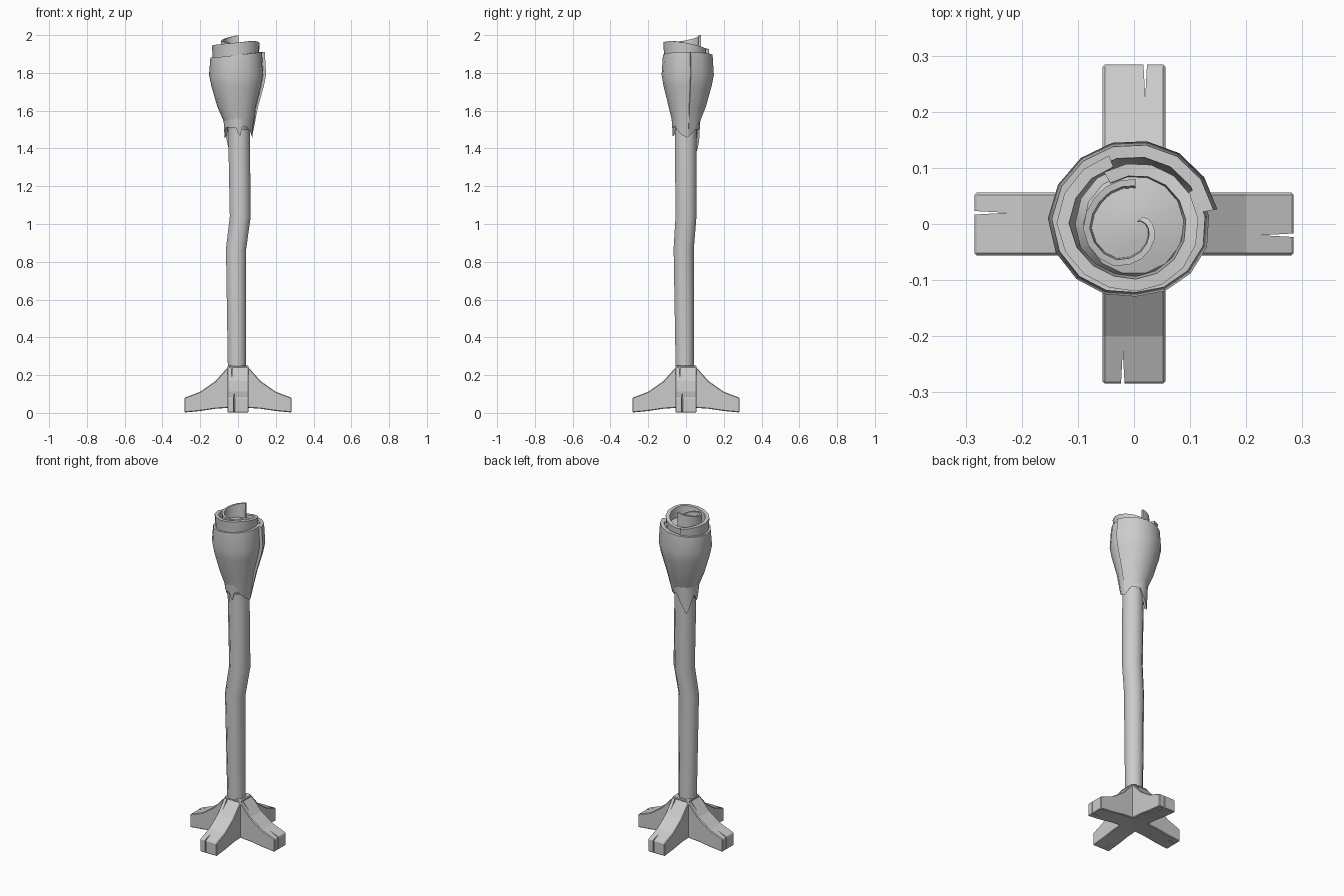
import bpy, bmesh, math
from math import sin, cos, pi, radians

if "Cube" in bpy.data.objects:
    bpy.data.objects.remove(bpy.data.objects["Cube"])

grey = bpy.data.materials.new("pale grey")
grey.diffuse_color = (0.6, 0.6, 0.6, 1)
grey.use_nodes = True
grey.node_tree.nodes["Principled BSDF"].inputs["Base Color"].default_value = grey.diffuse_color


def make(name, verts, faces, smooth=None):
    me = bpy.data.meshes.new(name)
    me.from_pydata(verts, [], faces)
    bm = bmesh.new()
    bm.from_mesh(me)
    bmesh.ops.recalc_face_normals(bm, faces=bm.faces)
    bm.to_mesh(me)
    bm.free()
    me.materials.append(grey)
    ob = bpy.data.objects.new(name, me)
    bpy.context.collection.objects.link(ob)
    if smooth:
        bpy.ops.object.select_all(action='DESELECT')
        ob.select_set(True)
        bpy.context.view_layer.objects.active = ob
        bpy.ops.object.shade_smooth_by_angle(angle=radians(smooth))
    return ob


def sweep(name, rows, closed, smooth=35):
    """Skin a list of closed cross-section loops, capping open ends."""
    n, m = len(rows), len(rows[0])
    verts = [p for r in rows for p in r]
    faces = []
    for i in range(n if closed else n - 1):
        j = (i + 1) % n
        for k in range(m):
            l = (k + 1) % m
            faces.append((i * m + k, i * m + l, j * m + l, j * m + k))
    if not closed:
        faces += [tuple(range(m)), tuple((n - 1) * m + k for k in range(m))]
    return make(name, verts, faces, smooth)


def lerp(table, x):
    for (a, u), (b, v) in zip(table, table[1:]):
        if x <= b:
            return u + (v - u) * (x - a) / (b - a)
    return table[-1][1]


def wrap(name, a0, a1, n, section):
    """Cloth strip around the z axis; section(angle) gives (radius, z) pairs."""
    rows = []
    for i in range(n + 1):
        a = a0 + (a1 - a0) * i / n
        c, s = cos(radians(a)), sin(radians(a))
        rows.append([(r * c, r * s, z) for r, z in section(a)])
    return sweep(name, rows, False)


# crooked pole: z, centre x, centre y, radius
rows = []
for z, x, y, r in [(0.03, -0.006, -0.006, 0.05), (0.25, -0.006, -0.007, 0.052),
                   (0.87, -0.01, -0.012, 0.058), (1.04, 0.012, 0.0, 0.06),
                   (1.5, 0.005, -0.002, 0.062)]:
    rows.append([(x + r * cos(pi / 8 + k * pi / 4), y + r * sin(pi / 8 + k * pi / 4), z)
                 for k in range(8)])
sweep("pole", rows, False, 50)


# four flared feet with split ends
def extrude(name, outline, to3d, a, b):
    return sweep(name, [[to3d(p, a) for p in outline], [to3d(p, b) for p in outline]], False, None)


PROFILE = [(0.0, 0.25), (0.047, 0.25), (0.12, 0.168), (0.2, 0.112), (0.284, 0.08),
           (0.284, 0.002), (0.2, 0.01), (0.12, 0.022), (0.0, 0.03)]
for i, side in enumerate(["right", "back", "left", "front"]):
    foot = extrude("foot_" + side, PROFILE, lambda p, t: (p[0], t, p[1]), -0.056, 0.056)
    bev = foot.modifiers.new("bevel", 'BEVEL')
    bev.width, bev.segments, bev.limit_method = 0.004, 1, 'ANGLE'
    cutters = []
    for tri, z0, z1 in [([(0.3, -0.016), (0.3, -0.024), (0.226, -0.02)], -0.05, 0.2),
                        ([(0.03, -0.028), (0.03, -0.038), (0.1, -0.033)], 0.17, 0.3)]:
        cut = extrude("slit_cutter", tri, lambda p, t: (p[0], p[1], t), z0, z1)
        cut.hide_render = True
        cutters.append(cut)
        mod = foot.modifiers.new("slit", 'BOOLEAN')
        mod.object, mod.operation, mod.solver = cut, 'DIFFERENCE', 'EXACT'
    bpy.context.view_layer.objects.active = foot
    for m in [m.name for m in foot.modifiers]:
        bpy.ops.object.modifier_apply(modifier=m)
    for c in cutters:
        bpy.data.objects.remove(c)
    foot.rotation_euler.z = i * pi / 2


# outer cloth wrap, with a pointed lower corner on the right
def outer(a):
    R = lerp([(0, .15), (10, .152), (90, .15), (180, .155), (270, .13), (350, .138), (400, .13)], a)
    top = 1.895 + 0.015 * cos(radians(a))
    d = abs((a + 180) % 360 - 180)
    zb = lerp([(0, 1.45), (65, 1.53), (180, 1.53)], d)
    k = R / 0.15
    return [(0.076 if d < 60 else 0.07, zb), (0.106 * k, 1.62), (0.137 * k, 1.73),
            (0.149 * k, 1.79), (R - 0.008, top), (R - 0.03, top), (0.1, 1.72), (0.055, 1.56)]


wrap("outer_wrap", 10, 390, 16, outer)


# collar of cloth tips hanging under the wrap
def collar(a):
    zb = lerp([(0, 1.5), (80, 1.5), (128, 1.38), (165, 1.5), (182, 1.45), (205, 1.51),
               (260, 1.51), (278, 1.46), (290, 1.52), (360, 1.5)], a)
    return [(0.071, zb), (0.078, 1.58), (0.06, 1.58), (0.058, zb + 0.01)]


wrap("collar_tips", 0, 360, 40, collar)


# middle layer, rising toward the front right
def middle(a):
    top = lerp([(90, 1.92), (180, 1.945), (240, 1.955), (315, 1.97), (360, 1.96), (450, 1.92),
                (500, 1.915)], a)
    R = lerp([(90, .128), (180, .138), (240, .122), (360, .115), (500, .105)], a)
    return [(R - 0.01, 1.78), (R, top), (R - 0.022, top), (R - 0.035, 1.78)]


wrap("middle_wrap", 110, 480, 16, middle)


# inner curl with a raised free end
def curl(a):
    top = lerp([(88, 2.0), (180, 1.972), (250, 1.955), (420, 1.93)], a)
    R = lerp([(88, .08), (150, .085), (190, .092), (240, .085), (270, .07), (310, .05), (400, .02)], a)
    return [(R, 1.85), (R, top), (R - 0.012, top), (R - 0.018, 1.85)]


wrap("inner_curl", 88, 400, 16, curl)

# packed core closing the top of the head
rows = [[(r * cos(k * pi / 7), r * sin(k * pi / 7), z) for k in range(14)]
        for r, z in [(0.055, 1.5), (0.09, 1.72), (0.105, 1.88), (0.09, 1.905), (0.03, 1.92)]]
sweep("cloth_core", rows, False)
